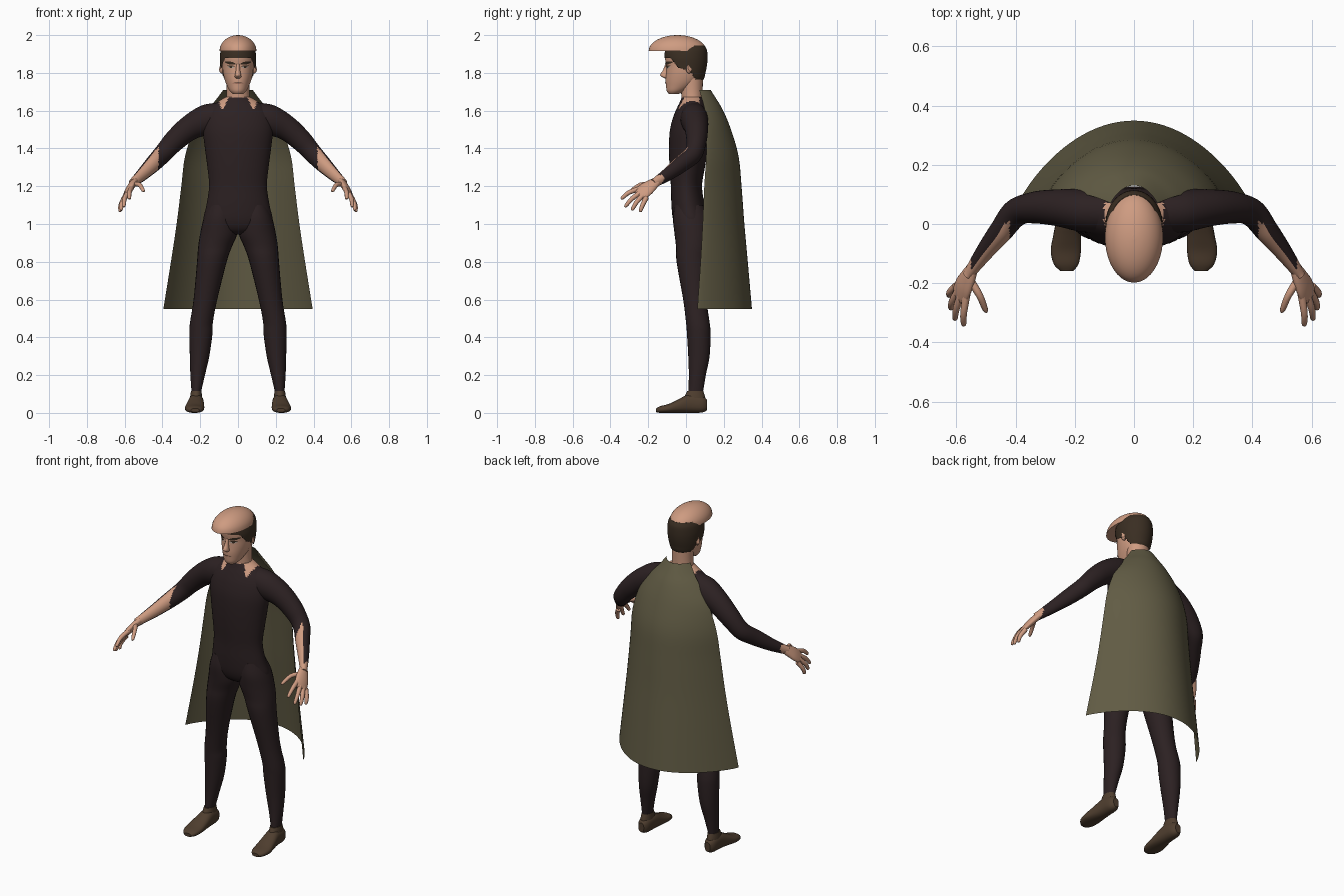
import bpy, bmesh, math
from mathutils import Vector
from mathutils.bvhtree import BVHTree

if "Cube" in bpy.data.objects:
    bpy.data.objects.remove(bpy.data.objects["Cube"])


def material(name, rgb):
    m = bpy.data.materials.new(name)
    m.use_nodes = True
    m.diffuse_color = (*rgb, 1)
    bsdf = m.node_tree.nodes["Principled BSDF"]
    bsdf.inputs["Base Color"].default_value = (*rgb, 1)
    bsdf.inputs["Roughness"].default_value = 0.8
    return m


SKIN = material("skin", (0.62, 0.33, 0.22))
SUIT = material("dark_cloth", (0.025, 0.015, 0.016))
CAPE = material("olive_cloth", (0.12, 0.106, 0.058))
BOOT = material("brown_leather", (0.078, 0.048, 0.028))
HAIR = material("dark_hair", (0.042, 0.027, 0.016))
LIPS = material("lips", (0.36, 0.16, 0.11))
EYE = material("eye_white", (0.45, 0.38, 0.33))


def finish(name, bm, mats, mirror):
    mesh = bpy.data.meshes.new(name)
    bm.to_mesh(mesh)
    bm.free()
    for m in mats:
        mesh.materials.append(m)
    ob = bpy.data.objects.new(name, mesh)
    bpy.context.collection.objects.link(ob)
    if mirror:
        mod = ob.modifiers.new("mirror", "MIRROR")
        mod.use_mirror_merge = False
    return ob


def spline(p0, p1, p2, p3, t):
    return 0.5 * (2 * p1 + (p2 - p0) * t + (2 * p0 - 5 * p1 + 4 * p2 - p3) * t * t
                  + (3 * p1 - p0 - 3 * p2 + p3) * t ** 3)


def loft(name, rings, mats, sides=24, steps=4, mirror=False, half=False, bow=1, rule=None, keep=None):
    """Smooth skin through elliptical rings given as (centre, half axis, half axis)."""
    last = len(rings) - 1
    smooth = []
    for i in range(last):
        four = [rings[max(0, min(last, i + k))] for k in (-1, 0, 1, 2)]
        for s in range(steps):
            smooth.append([spline(*[r[c] for r in four], s / steps) for c in range(3)])
    smooth.append(rings[last])
    bm = bmesh.new()
    span = math.pi if half else math.tau
    count = sides + 1 if half else sides
    turns = [span * j / sides for j in range(count)]
    rows = []
    for c, a, b in smooth:
        rows.append([bm.verts.new(c + a * math.cos(t) + b * math.copysign(abs(math.sin(t)) ** bow, math.sin(t)))
                     for t in turns])
    for r0, r1 in zip(rows, rows[1:]):
        for j in range(sides):
            k = (j + 1) % count
            bm.faces.new((r0[j], r0[k], r1[k], r1[j])).smooth = True
    if not half:
        bm.faces.new(rows[0])
        bm.faces.new(rows[-1])
    bmesh.ops.recalc_face_normals(bm, faces=bm.faces[:])
    bm.normal_update()
    if rule:
        for f in bm.faces:
            f.material_index = int(rule(f.calc_center_median(), f.normal))
    if keep:
        drop = [f for f in bm.faces if not keep(f.calc_center_median())]
        bmesh.ops.delete(bm, geom=drop, context="FACES")
    return finish(name, bm, mats, mirror)


def level(z, x0, x1, y0, y1):
    """Horizontal ring filling a box in plan."""
    return (Vector(((x0 + x1) / 2, (y0 + y1) / 2, z)),
            Vector(((x1 - x0) / 2, 0, 0)), Vector((0, (y1 - y0) / 2, 0)))


def mid(z, rx, y0, y1):
    return level(z, -rx, rx, y0, y1)


def tube(name, path, mats, wide=(0, 0, 1), **kw):
    """Limb along points (x, y, z, wide radius, thin radius)."""
    pts = [Vector(p[:3]) for p in path]
    rings = []
    for i, p in enumerate(path):
        d = (pts[min(i + 1, len(pts) - 1)] - pts[max(i - 1, 0)]).normalized()
        a = Vector(wide)
        a = (a - d * a.dot(d)).normalized()
        rings.append((pts[i], a * p[3], d.cross(a) * p[4]))
    return loft(name, rings, mats, mirror=True, **kw)


# Torso with a pointed neckline
def neckline(c, n):
    notch = max(0, 1 - abs(abs(c.x) - 0.08) / 0.03)
    return c.y < 0.07 and c.z > 1.668 - 0.065 * notch


loft("torso", [mid(*r) for r in (
    (0.945, .09, -.01, .09), (0.97, .155, -.046, .12), (1.02, .183, -.068, .125),
    (1.1, .167, -.077, .10), (1.2, .153, -.08, .085), (1.3, .162, -.087, .10),
    (1.4, .175, -.09, .115), (1.49, .185, -.086, .12), (1.56, .18, -.07, .12),
    (1.61, .155, -.05, .11), (1.645, .11, -.033, .10), (1.672, .066, -.022, .088))],
    [SUIT, SKIN], sides=72, steps=5, rule=neckline)

# Legs and boots
loft("legs", [level(*r) for r in (
    (1.1, .03, .155, -.06, .09), (1.03, .012, .182, -.069, .12),
    (.95, .004, .2, -.061, .13), (.88, .032, .211, -.053, .125),
    (.8, .06, .217, -.05, .115), (.6, .11, .235, -.015, .11), (.48, .133, .254, 0, .125),
    (.42, .135, .258, .005, .13), (.3, .152, .255, .012, .125),
    (.2, .175, .252, .015, .105), (.11, .196, .246, .012, .09))], [SUIT], mirror=True)
loft("boot_ankles", [level(*r) for r in (
    (.115, .193, .249, .006, .092), (.08, .19, .254, -.01, .102),
    (.03, .187, .257, -.02, .108))], [BOOT], mirror=True)
loft("boot_feet", [(Vector((x, y, (z0 + z1) / 2)), Vector((w, 0, 0)), Vector((0, 0, (z1 - z0) / 2)))
    for y, x, w, z0, z1 in (
    (.112, .222, .018, .015, .07), (.085, .222, .034, .002, .09), (.02, .222, .04, 0, .1),
    (-.04, .226, .047, 0, .072), (-.09, .23, .051, 0, .048),
    (-.135, .229, .042, 0, .036), (-.158, .227, .022, .004, .024))],
    [BOOT], mirror=True, bow=0.75)


# Arms, with the sleeve open along the inside of the forearm
def open_sleeve(c, n):
    return c.x > 0.55 or (c.x > 0.42 and n.dot(Vector((-.57, -.68, .46))) > 0.45)


tube("arms", [(.09, .04, 1.57, .075, .07), (.17, .045, 1.55, .08, .072),
    (.26, .055, 1.506, .066, .062), (.34, .055, 1.437, .057, .053), (.40, .037, 1.37, .05, .047),
    (.45, -.025, 1.318, .045, .04), (.505, -.095, 1.264, .035, .03),
    (.548, -.155, 1.225, .026, .021), (.56, -.172, 1.215, .025, .018)],
    [SUIT, SKIN], sides=40, steps=8, rule=open_sleeve)

# Hands
ACROSS = (.5, .5, -.65)
tube("palms", [(.548, -.155, 1.225, .025, .018), (.56, -.18, 1.208, .034, .019),
    (.575, -.21, 1.185, .042, .018), (.587, -.238, 1.162, .041, .014),
    (.592, -.25, 1.152, .032, .009)], [SKIN], wide=ACROSS)
FINGERS = {
    "index": ((.565, -.235, 1.19), (.575, -.30, 1.168), (.575, -.344, 1.132)),
    "middle": ((.582, -.235, 1.17), (.6, -.285, 1.135), (.605, -.324, 1.09)),
    "ring": ((.593, -.225, 1.155), (.614, -.262, 1.115), (.619, -.287, 1.072)),
    "little": ((.6, -.21, 1.14), (.621, -.23, 1.1), (.625, -.243, 1.064)),
    "thumb": ((.553, -.19, 1.21), (.522, -.24, 1.208), (.498, -.298, 1.172))}
for finger, (base, joint, tip) in FINGERS.items():
    near = Vector(joint).lerp(Vector(tip), 0.8)
    sizes = zip((base, joint, near, tip), (.014, .012, .0095, .004))
    tube(finger + "_fingers", [(*p, r, r) for p, r in sizes], [SKIN], wide=ACROSS, sides=10, steps=3)

# Cape, an open half shell that flares toward its side edges
loft("cape", [(Vector((0, y0, z)), Vector((w, 0, 0)), Vector((0, y1 - y0, 0)))
    for z, w, y0, y1 in (
    (1.71, .078, .07, .13), (1.66, .115, .085, .162), (1.6, .165, .1, .197),
    (1.5, .232, .11, .238), (1.36, .28, .107, .278), (1.2, .3, .097, .294),
    (1.0, .325, .088, .309), (.8, .355, .077, .327), (.551, .395, .06, .349))],
    [CAPE], sides=48, half=True, bow=1.7)

# Neck and head
loft("neck", [mid(*r) for r in ((1.58, .075, -.02, .085), (1.65, .064, -.022, .088),
    (1.70, .06, -.026, .088), (1.77, .062, -.03, .09))], [SKIN])
HEAD = ((1.688, .026, -.09, -.04), (1.705, .044, -.102, 0), (1.735, .06, -.106, .05),
        (1.765, .071, -.108, .08), (1.8, .079, -.106, .09), (1.84, .083, -.105, .098),
        (1.88, .085, -.111, .101), (1.92, .08, -.105, .098), (1.945, .068, -.085, .085))
head = loft("head", [mid(*r) for r in HEAD], [SKIN], sides=48)


# Hair shell cut along a hairline that drops behind the ears
def hairline(c):
    line = ((-.2, 1.882), (-.08, 1.878), (-.045, 1.83), (0, 1.815), (.03, 1.80), (.05, 1.765), (.2, 1.755))
    for (y0, z0), (y1, z1) in zip(line, line[1:]):
        if y0 <= c.y < y1:
            return c.z > z0 + (z1 - z0) * (c.y - y0) / (y1 - y0)
    return False


loft("hair", [mid(z, w + .011, y0 - .004, y1 + .013) for z, w, y0, y1 in HEAD[2:]],
     [HAIR], sides=96, steps=9, keep=hairline)

# Domed cap
turns = [math.radians(a) for a in (0, 15, 30, 45, 60, 75, 87)]
loft("cap", [mid(1.915 + .085 * math.sin(t), .098 * math.cos(t),
                 -.045 - .153 * math.cos(t), -.045 + .153 * math.cos(t)) for t in turns],
     [SKIN], sides=40, steps=2)

# Ears and nose
tube("ears", [(.076, .012, 1.825, .028, .014), (.086, .016, 1.826, .029, .016),
    (.093, .02, 1.828, .02, .011)], [SKIN], sides=16, steps=3)
loft("nose", [mid(*r) for r in ((1.848, .009, -.109, -.09), (1.815, .011, -.122, -.09),
    (1.79, .016, -.137, -.09), (1.778, .017, -.127, -.09), (1.77, .01, -.11, -.09))], [SKIN], sides=16)

# Painted face details as thin plates laid on the head
surface = BVHTree.FromPolygons([v.co for v in head.data.vertices],
                               [p.vertices[:] for p in head.data.polygons])


def plate(name, x0, x1, z0, z1, height, mat, lift=0.003, mirror=True):
    bm = bmesh.new()
    cols = []
    for i in range(9):
        t = i / 8
        x, z = x0 + (x1 - x0) * t, z0 + (z1 - z0) * t
        h = height * (0.25 + 0.75 * math.sin(math.pi * t)) / 2
        col = []
        for dz in (-h, h):
            hit = surface.ray_cast(Vector((x, -1, z + dz)), Vector((0, 1, 0)))[0]
            col.append(bm.verts.new(hit - Vector((0, lift, 0))))
        cols.append(col)
    for a, b in zip(cols, cols[1:]):
        bm.faces.new((a[0], b[0], b[1], a[1]))
    finish(name, bm, [mat], mirror)


plate("eyebrows", .012, .068, 1.847, 1.857, .016, HAIR, .005)
plate("eyes", .02, .055, 1.829, 1.832, .012, EYE)
plate("irises", .031, .044, 1.83, 1.831, .012, HAIR, .004)
plate("upper_eyelids", .017, .058, 1.835, 1.838, .007, HAIR, .005)
plate("mouth", -.028, .028, 1.746, 1.746, .009, LIPS, mirror=False)
plate("mouth_line", -.026, .026, 1.747, 1.747, .003, HAIR, .004, mirror=False)
